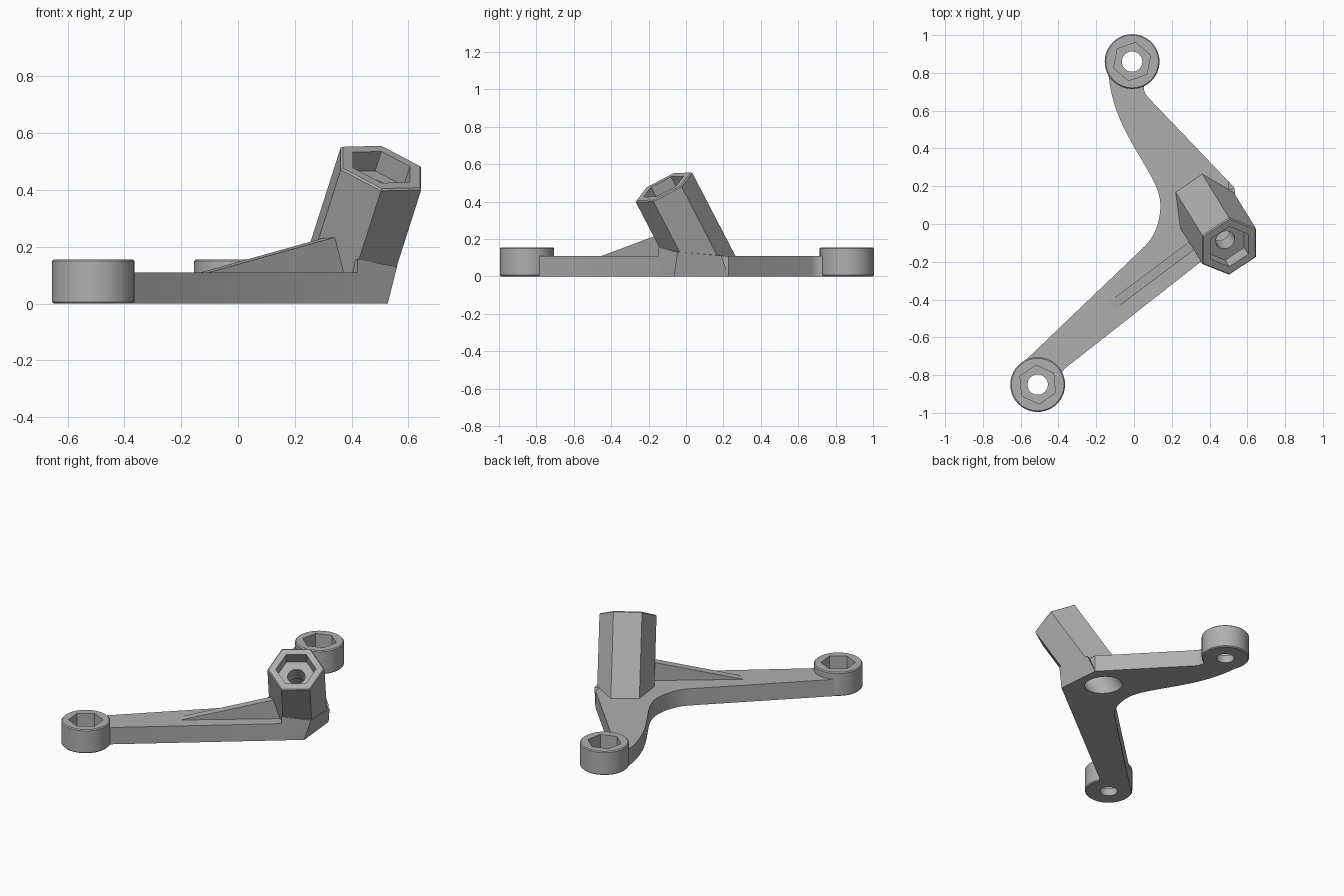
import bpy
import bmesh
import math
from mathutils import Vector
from mathutils.geometry import interpolate_bezier

if "Cube" in bpy.data.objects:
    bpy.data.objects.remove(bpy.data.objects["Cube"])

# Single plain grey material
grey = bpy.data.materials.new("plain_grey")
grey.use_nodes = True
colour = (0.43, 0.43, 0.43, 1)
grey.diffuse_color = colour
grey.node_tree.nodes["Principled BSDF"].inputs["Base Color"].default_value = colour

UP = Vector((0, 0, 1))
AXIS = Vector((0.32, -0.52, 1)).normalized()
TIP = Vector((0.505, -0.12, 0.48))
PLATE_H = 0.11
BOSS_H = 0.155
parts, cutters = [], []


def make_object(name, bm, group):
    bmesh.ops.recalc_face_normals(bm, faces=bm.faces)
    mesh = bpy.data.meshes.new(name)
    bm.to_mesh(mesh)
    bm.free()
    mesh.materials.append(grey)
    obj = bpy.data.objects.new(name, mesh)
    bpy.context.collection.objects.link(obj)
    group.append(obj)
    return obj


def loft(name, lower, upper, group):
    """Closed solid between two matching outlines."""
    bm = bmesh.new()
    a = [bm.verts.new(p) for p in lower]
    b = [bm.verts.new(p) for p in upper]
    bm.faces.new(a)
    bm.faces.new(b)
    for i in range(len(a)):
        j = (i + 1) % len(a)
        bm.faces.new((a[i], a[j], b[j], b[i]))
    return make_object(name, bm, group)


def ring(centre, axis, radius, sides, start=None, turn=0):
    u = start or Vector((1, 0, 0))
    w = axis.cross(u)
    angles = [turn + math.tau * i / sides for i in range(sides)]
    return [centre + radius * (u * math.cos(t) + w * math.sin(t)) for t in angles]


def chamfer(obj, width):
    mod = obj.modifiers.new("edge_break", 'BEVEL')
    mod.width = width
    mod.segments = 1
    mod.limit_method = 'ANGLE'
    mod.angle_limit = math.radians(75)


# Flat two-armed plate
arm = interpolate_bezier(Vector((-0.135, 0.79)), Vector((-0.105, 0.46)),
                         Vector((0.14, 0.27)), Vector((0.14, 0.1)), 20)
elbow = interpolate_bezier(Vector((0.14, 0.1)), Vector((0.14, 0)),
                           Vector((0.1, -0.075)), Vector((0.06, -0.115)), 10)
outline = [tuple(p)[:2] for p in arm + elbow[1:]]
outline += [(-0.573, -0.72), (-0.51, -0.85), (-0.385, -0.79), (-0.37, -0.768),
            (0.527, -0.064), (0.5, 0.226), (0.075, 0.67), (0.06, 0.69),
            (0.052, 0.715), (0.055, 0.745), (-0.01, 0.86)]
loft("plate", [(x, y, 0) for x, y in outline],
     [(x, y, PLATE_H) for x, y in outline], parts)

# Round end bosses with hexagonal pockets and through holes
for name, x, y, turn in (("front_boss", -0.51, -0.85, 95), ("back_boss", -0.01, 0.86, 79)):
    base = Vector((x, y, 0))
    boss = loft(name, ring(base, UP, 0.145, 64),
                ring(base + UP * BOSS_H, UP, 0.145, 64), parts)
    chamfer(boss, 0.006)
    loft(name + "_pocket", ring(base + UP * 0.05, UP, 0.103, 6, turn=math.radians(turn)),
         ring(base + UP * 0.3, UP, 0.103, 6, turn=math.radians(turn)), cutters)
    loft(name + "_hole", ring(base - UP * 0.1, UP, 0.054, 40),
         ring(base + UP * 0.1, UP, 0.054, 40), cutters)

# Leaning hexagonal tube, cut level with the floor
corner = Vector((0, 1, 0.52)).normalized()
rim = ring(TIP, AXIS, 0.17, 6, corner)
tube = loft("hex_tube", [p - AXIS * (p.z / AXIS.z) for p in rim], rim, parts)
chamfer(tube, 0.006)


def along(depth):
    return TIP - AXIS * depth


loft("tube_pocket", ring(along(0.08), AXIS, 0.12, 6, corner),
     ring(along(-0.1), AXIS, 0.12, 6, corner), cutters)
loft("tube_hole", ring(along(0.25), AXIS, 0.052, 40, corner),
     ring(along(0.05), AXIS, 0.052, 40, corner), cutters)
loft("tube_bore", ring(along(0.75), AXIS, 0.1, 48, corner),
     ring(along(0.18), AXIS, 0.1, 48, corner), cutters)

# Outer corner block that blends the plate side into the tube
bm = bmesh.new()
for p in ((0.42, -0.148, 0), (0.527, -0.064, 0), (0.5, 0.226, 0), (0.3, 0.1, 0),
          (0.42, -0.148, 0.155), (0.56, -0.045, 0.13), (0.532, 0.19, PLATE_H),
          (0.4, 0.05, 0.15), (0.3, 0.1, PLATE_H)):
    bm.verts.new(p)
hull = bmesh.ops.convex_hull(bm, input=bm.verts)
bmesh.ops.delete(bm, geom=[v for v in hull["geom_interior"] if isinstance(v, bmesh.types.BMVert)],
                 context='VERTS')
make_object("corner_block", bm, parts)

# Sloping rib between the front arm and the tube
run, side = Vector((0.8, 0.6, 0)), Vector((-0.6, 0.8, 0)) * 0.025
start = Vector((-0.115, -0.43, 0))
profile = [start + run * s + UP * z
           for s, z in ((0, 0.1), (0, PLATE_H), (0.64, 0.253), (0.64, 0.1))]
loft("rib", [p - side for p in profile], [p + side for p in profile], parts)


# Cut every pocket and hole, only where the bounds meet
def overlaps(a, b):
    def span(o, k):
        values = [v.co[k] for v in o.data.vertices]
        return min(values), max(values)
    return all(span(a, k)[0] < span(b, k)[1] and span(b, k)[0] < span(a, k)[1]
               for k in range(3))


for part in parts:
    for cutter in cutters:
        if overlaps(part, cutter):
            mod = part.modifiers.new(cutter.name, 'BOOLEAN')
            mod.operation = 'DIFFERENCE'
            mod.solver = 'EXACT'
            mod.object = cutter

# Bake the cuts, then shade with sharp edges kept
bpy.ops.object.select_all(action='DESELECT')
for part in parts:
    part.select_set(True)
bpy.context.view_layer.objects.active = parts[0]
bpy.ops.object.convert(target='MESH')
bpy.ops.object.shade_smooth_by_angle(angle=math.radians(30))
for cutter in cutters:
    bpy.data.objects.remove(cutter)
